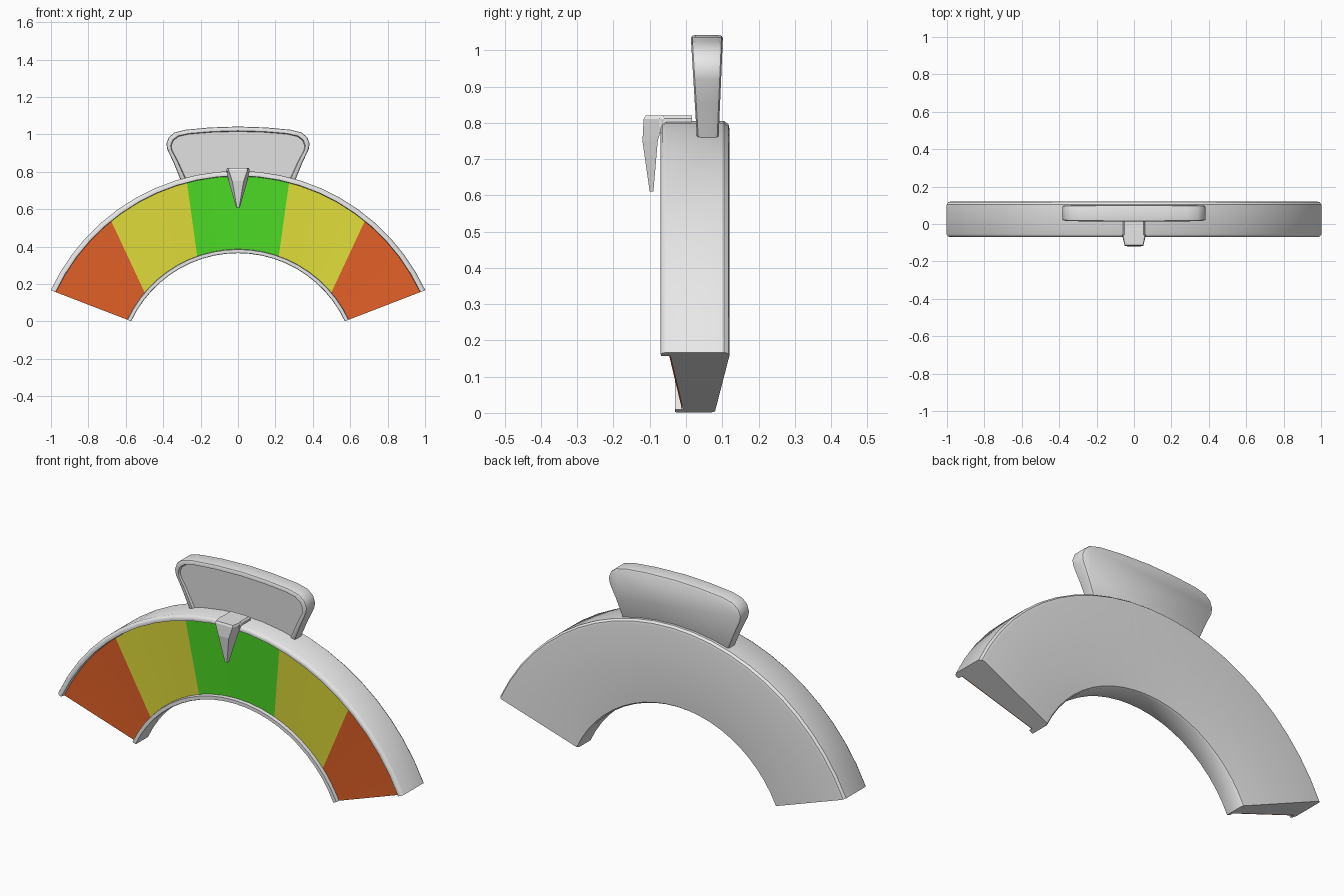
import bpy, bmesh, math

if "Cube" in bpy.data.objects:
    bpy.data.objects.remove(bpy.data.objects["Cube"])

def material(name, rgb):
    m = bpy.data.materials.new(name)
    m.diffuse_color = (*rgb, 1)
    m.use_nodes = True
    m.node_tree.nodes["Principled BSDF"].inputs["Base Color"].default_value = m.diffuse_color
    return m

GREY = material("light grey", (0.8, 0.8, 0.8))
GREEN = material("green", (0.08, 0.76, 0.02))
YELLOW = material("yellow", (0.8, 0.77, 0.045))
ORANGE = material("orange", (0.8, 0.125, 0.022))

def arc_point(t, deg, y):
    """t = 0 on the inner arc, 1 on the outer arc; deg measured from vertical."""
    a = math.radians(deg)
    r = 0.63 + 0.475 * t
    return (r * math.sin(a), y, -0.265 - 0.035 * t + r * math.cos(a))

def loft(name, rings, mats, closed=True, caps=True, smooth=35):
    """Skin a list of point rings, optionally closing their ends."""
    bm = bmesh.new()
    vs = [[bm.verts.new(p) for p in ring] for ring in rings]
    n = len(rings[0])
    for a, b in zip(vs, vs[1:]):
        for i in range(n if closed else n - 1):
            j = (i + 1) % n
            bm.faces.new((a[i], a[j], b[j], b[i]))
    if caps:
        bm.faces.new(vs[0])
        bm.faces.new(vs[-1])
        bmesh.ops.recalc_face_normals(bm, faces=bm.faces)
    me = bpy.data.meshes.new(name)
    bm.to_mesh(me)
    bm.free()
    for m in mats:
        me.materials.append(m)
    ob = bpy.data.objects.new(name, me)
    bpy.context.collection.objects.link(ob)
    bpy.ops.object.select_all(action='DESELECT')
    ob.select_set(True)
    bpy.context.view_layer.objects.active = ob
    if smooth:
        bpy.ops.object.shade_smooth_by_angle(angle=math.radians(smooth))
    return ob

# Arched housing: cross-section with raised rims, swept along the arc
END = 65
section = [(1, -0.055), (0.985, -0.066), (0.965, -0.07), (0.94, -0.068),
           (0.935, -0.043), (0.05, -0.008), (0.045, -0.03), (0.005, -0.03),
           (0, -0.025), (0, 0.07), (0.015, 0.08), (0.95, 0.12),
           (0.98, 0.117), (1, 0.105)]
SEG = 22
loft("arched_housing",
     [[arc_point(t, -END + 2 * END * k / SEG, y) for t, y in section]
      for k in range(SEG + 1)], [GREY])

# Coloured dial zones: thin sheets with slanted borders (outer, inner angle)
borders = [(-END, -END), (-39.1, -49.8), (-14.7, -19.5),
           (14.7, 19.5), (39.1, 49.8), (END, END)]
zones = [("left_low_zone", ORANGE), ("left_mid_zone", YELLOW),
         ("centre_zone", GREEN), ("right_mid_zone", YELLOW),
         ("right_high_zone", ORANGE)]
for (name, mat), (o0, i0), (o1, i1) in zip(zones, borders, borders[1:]):
    rings = []
    for k in range(7):
        f = k / 6
        rings.append([arc_point(0.05, i0 + (i1 - i0) * f, -0.011),
                      arc_point(0.935, o0 + (o1 - o0) * f, -0.046)])
    loft(name, rings, [mat], closed=False, caps=False)

# Flared handle with a recessed front panel
half = [(0.30, 0.74), (0.345, 0.85), (0.378, 0.92), (0.383, 0.95),
        (0.37, 0.985), (0.34, 1.01), (0.28, 1.025), (0.15, 1.037)]
outline = half + [(0, 1.042)] + [(-x, z) for x, z in reversed(half)]

def handle_ring(inset, depth, back=False):
    ring = []
    for x, z in outline:
        sx, sz = x * (1 - inset / 0.38), 0.89 + (z - 0.89) * (1 - inset / 0.15)
        f = (sz - 0.76) / 0.28
        y = 0.09 + 0.012 * f - depth if back else 0.03 - 0.017 * f + depth
        ring.append((sx, y, sz))
    return ring

loft("handle", [handle_ring(0.026, 0.012), handle_ring(0.022, 0),
                handle_ring(0.008, 0), handle_ring(0.002, 0.004),
                handle_ring(0, 0.012), handle_ring(0, 0.012, True),
                handle_ring(0.002, 0.004, True),
                handle_ring(0.008, 0, True)], [GREY])

# Pointer needle: tapering faceted spike (z, front y, half width, back y, half width)
needle = [(0.82, -0.112, 0.048, -0.06, 0.058), (0.81, -0.117, 0.05, -0.06, 0.063),
          (0.75, -0.12, 0.03, -0.078, 0.05), (0.61, -0.1, 0.006, -0.09, 0.01)]
loft("pointer_needle",
     [[(-fw, fy, z), (fw, fy, z), (bw, by, z), (-bw, by, z)]
      for z, fy, fw, by, bw in needle], [GREY], smooth=0)

# Pointer bracket: flat bar from the needle back over the rim
loft("pointer_bracket",
     [[(-0.06, y, 0.79), (0.06, y, 0.79), (0.06, y, 0.812),
       (0.052, y, 0.82), (-0.052, y, 0.82), (-0.06, y, 0.812)]
      for y in (-0.075, 0.016)], [GREY], smooth=0)
